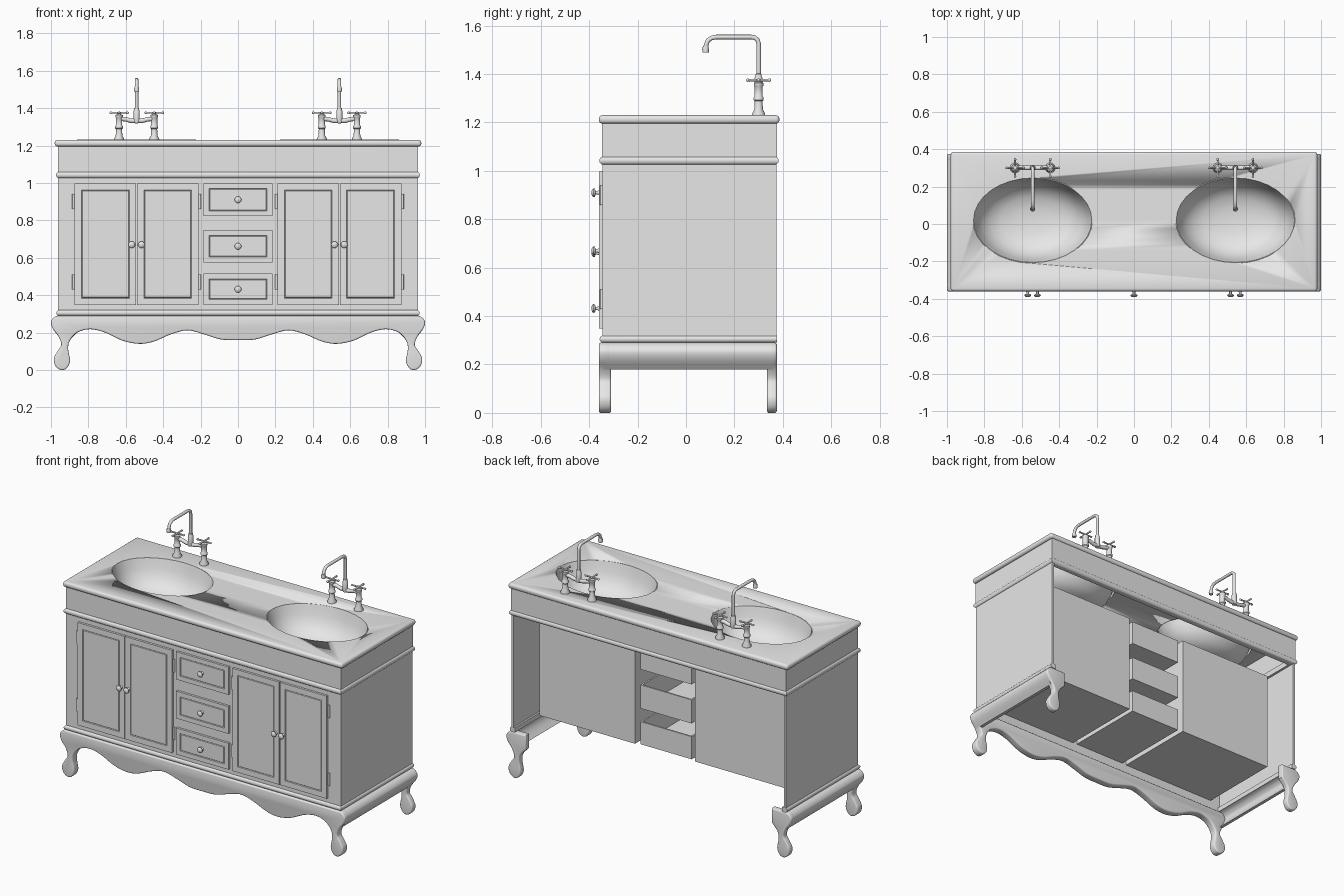
import bpy, bmesh, math
from mathutils import Matrix, Vector

if "Cube" in bpy.data.objects:
    bpy.data.objects.remove(bpy.data.objects["Cube"], do_unlink=True)

grey = bpy.data.materials.new("plain_grey")
grey.use_nodes = True
grey.diffuse_color = (0.8, 0.8, 0.8, 1)
grey.node_tree.nodes["Principled BSDF"].inputs["Base Color"].default_value = (0.8, 0.8, 0.8, 1)


def finish(name, bm):
    bmesh.ops.recalc_face_normals(bm, faces=bm.faces)
    mesh = bpy.data.meshes.new(name)
    bm.to_mesh(mesh)
    bm.free()
    mesh.materials.append(grey)
    ob = bpy.data.objects.new(name, mesh)
    bpy.context.collection.objects.link(ob)
    bpy.ops.object.select_all(action="DESELECT")
    ob.select_set(True)
    bpy.context.view_layer.objects.active = ob
    bpy.ops.object.shade_smooth_by_angle(angle=math.radians(40))
    return ob


def box_bm(x0, x1, y0, y1, z0, z1):
    bm = bmesh.new()
    bmesh.ops.create_cube(bm, size=1)
    for v in bm.verts:
        v.co = ((x0, x1)[v.co.x > 0], (y0, y1)[v.co.y > 0], (z0, z1)[v.co.z > 0])
    return bm


def box(name, *bounds, bevel=0):
    bm = box_bm(*bounds)
    if bevel:
        bmesh.ops.bevel(bm, geom=bm.edges[:], offset=bevel, segments=4, profile=0.5, affect="EDGES")
    return finish(name, bm)


def panel(name, *bounds, border):
    """Board whose front face has a fine rectangular groove."""
    bm = box_bm(*bounds)
    bm.normal_update()
    front = [min(bm.faces, key=lambda f: f.calc_center_median().y)]
    bmesh.ops.inset_region(bm, faces=front, thickness=border)
    bmesh.ops.inset_region(bm, faces=front, thickness=0.004, depth=-0.004)
    bmesh.ops.inset_region(bm, faces=front, thickness=0.004, depth=0.003)
    return finish(name, bm)


def frame(name, x, y0, y1, profile, open_back=False):
    """Sweep a closed profile of (inset, z) around a rectangle."""
    bm = bmesh.new()
    rings = []
    for sx, front in ((-1, 0), (-1, 1), (1, 1), (1, 0)):
        ring = []
        for d, z in profile:
            y = y0 + d if front else (y1 if open_back else y1 - d)
            ring.append(bm.verts.new((sx * (x - d), y, z)))
        rings.append(ring)
    n = len(profile)
    for i in range(3 if open_back else 4):
        a, b = rings[i], rings[(i + 1) % 4]
        for j in range(n):
            bm.faces.new((a[j], a[(j + 1) % n], b[(j + 1) % n], b[j]))
    if open_back:
        bm.faces.new(rings[0])
        bm.faces.new(rings[3])
    return finish(name, bm)


def half_round(z0, z1, depth):
    r, mid = (z1 - z0) / 2, (z0 + z1) / 2
    arc = [(r - r * math.cos(a), mid + r * math.sin(a)) for a in (math.pi * (i / 8 - 0.5) for i in range(9))]
    return arc + [(depth, z1), (depth, z0)]


def lathe_bm(profile, segments, matrix):
    bm = bmesh.new()
    angles = [2 * math.pi * i / segments for i in range(segments)]
    rings = [[bm.verts.new((r * math.cos(a), r * math.sin(a), z)) for a in angles] for r, z in profile]
    for a, b in zip(rings, rings[1:]):
        for j in range(segments):
            k = (j + 1) % segments
            bm.faces.new((a[j], a[k], b[k], b[j]))
    bmesh.ops.remove_doubles(bm, verts=bm.verts, dist=1e-5)
    bmesh.ops.transform(bm, matrix=matrix, verts=bm.verts)
    return bm


def lathe(name, profile, matrix, segments=16):
    return finish(name, lathe_bm(profile, segments, matrix))


def tube(name, points, radius):
    """Round pipe along a path lying in a plane square to x or y."""
    pts = [Vector(p) for p in points]
    bm = bmesh.new()
    rings = []
    for i, p in enumerate(pts):
        t = (pts[min(i + 1, len(pts) - 1)] - pts[max(i - 1, 0)]).normalized()
        side = Vector((1, 0, 0)) if abs(t.x) < 0.1 else Vector((0, 1, 0))
        up = t.cross(side)
        rings.append([bm.verts.new(p + radius * (side * math.cos(a) + up * math.sin(a)))
                      for a in (math.pi * k / 6 for k in range(12))])
    for a, b in zip(rings, rings[1:]):
        for j in range(12):
            k = (j + 1) % 12
            bm.faces.new((a[j], a[k], b[k], b[j]))
    bm.faces.new(rings[0])
    bm.faces.new(rings[-1])
    return finish(name, bm)


def smooth_path(pts, steps=4):
    out = []
    for i in range(len(pts) - 1):
        p = [Vector(pts[min(max(i + k, 0), len(pts) - 1)]) for k in (-1, 0, 1, 2)]
        for s in range(steps):
            t = s / steps
            out.append(0.5 * (2 * p[1] + (p[2] - p[0]) * t + (2 * p[0] - 5 * p[1] + 4 * p[2] - p[3]) * t * t
                              + (3 * p[1] - p[0] - 3 * p[2] + p[3]) * t ** 3))
    return [(v.x, v.y) for v in out] + [pts[-1]]


def cutout(name, outline, y0, y1, bevel=0):
    """Extrude an (x, z) outline along y, with rounded rims."""
    bm = bmesh.new()
    face = bm.faces.new([bm.verts.new((x, y0, z)) for x, z in outline])
    ext = bmesh.ops.extrude_face_region(bm, geom=[face])
    bmesh.ops.translate(bm, vec=(0, y1 - y0, 0), verts=[g for g in ext["geom"] if isinstance(g, bmesh.types.BMVert)])
    if bevel:
        rims = [e for e in bm.edges if abs(e.verts[0].co.y - e.verts[1].co.y) < 1e-6]
        bmesh.ops.bevel(bm, geom=rims, offset=bevel, segments=3, profile=0.5, affect="EDGES")
    return finish(name, bm)


# Base: wavy front apron with scrolled legs, side skirts, rear legs
half = [(0, .16), (.09, .163), (.18, .19), (.27, .212), (.36, .19), (.45, .152), (.53, .14), (.62, .158),
        (.71, .2), (.79, .218), (.86, .2), (.9, .155), (.908, .11), (.898, .05), (.915, .01), (.945, 0),
        (.975, .02), (.985, .06), (.965, .1), (.945, .135), (.96, .18), (.99, .22), (1, .255), (.985, .28), (.965, .29)]
edge = smooth_path(half)
cutout("front_apron_and_legs", edge + [(-x, z) for x, z in reversed(edge[1:])], -.36, -.31, .008)
leg = smooth_path(half[10:]) + [(.86, .29)]
skirt = smooth_path(half[-5:])
skirt += [(x - .02, z) for x, z in reversed(skirt)]
for side, s in (("left", 1), ("right", -1)):
    cutout(side + "_rear_leg", [(s * x, z) for x, z in leg], .335, .375, .008)
    cutout(side + "_skirt", [(s * x, z) for x, z in skirt], -.34, .36)

# Carcass shell, open at the back
frame("lower_moulding", .972, -.357, .375, half_round(.29, .32, .035), open_back=True)
box("front_board", -.963, .963, -.345, -.325, .31, 1.04)
for side, s in (("left", 1), ("right", -1)):
    a, b = sorted((s * .963, s * .948))
    box(side + "_side_board", a, b, -.33, .373, .31, 1.04)
    a, b = sorted((s * .21, s * .88))
    box(side + "_cupboard", a, b, -.326, .21, .35, .985)
frame("upper_moulding", .973, -.358, .383, half_round(1.025, 1.06, .04))
frame("top_apron", .963, -.347, .375, [(0, 1.05), (0, 1.2), (.02, 1.2), (.02, 1.05)])

# Worktop with two oval bowls
top = box("worktop", -.98, .98, -.36, .386, 1.195, 1.23, bevel=.015)
for side, s in (("left", 1), ("right", -1)):
    place = Matrix.Translation((s * .542, .02, 1.23)) @ Matrix.Diagonal((.32, .23, 1, 1))
    cutter = lathe("bowl_cutter", [(0, -.1), (1, -.1), (1, .1), (0, .1)], place, 32)
    cutter.hide_render = True
    mod = top.modifiers.new("hole", "BOOLEAN")
    mod.operation, mod.solver, mod.object = "DIFFERENCE", "EXACT", cutter
    bpy.context.view_layer.objects.active = top
    bpy.ops.object.modifier_apply(modifier=mod.name)
    bpy.data.objects.remove(cutter, do_unlink=True)
    bowl = [(1, 0), (.975, -.02), (.93, -.06), (.85, -.105), (.72, -.145), (.55, -.17), (.3, -.186), (0, -.19)]
    bm = lathe_bm(bowl, 32, place)
    bmesh.ops.recalc_face_normals(bm, faces=bm.faces)
    bmesh.ops.solidify(bm, geom=bm.faces[:], thickness=.004)
    finish(side + "_bowl", bm)

# Doors, hinges, drawers and knobs
knob = [(0, 0), (.011, 0), (.007, .006), (.007, .014), (.017, .018), (.018, .024), (.012, .03), (0, .032)]


def add_knob(name, x, z):
    lathe(name, knob, Matrix.Translation((x, -.359, z)) @ Matrix.Rotation(math.pi / 2, 4, "X"))


for side, s in (("left", 1), ("right", -1)):
    for part, x0, x1, kx, hx in (("outer", .545, .873, .568, .88), ("inner", .212, .539, .516, .205)):
        a, b = sorted((s * x0, s * x1))
        panel(f"{side}_{part}_door", a, b, -.359, -.344, .348, .998, border=.05)
        add_knob(f"{side}_{part}_door_knob", s * kx, .67)
        for z in (.43, .86):
            lathe(f"{side}_{part}_hinge", [(0, 0), (.007, 0), (.007, .08), (0, .08)],
                  Matrix.Translation((s * hx, -.348, z)), 10)
for level, z0, z1 in (("bottom", .348, .515), ("middle", .575, .748), ("top", .822, .998)):
    panel(level + "_drawer_front", -.184, .184, -.359, -.344, z0, z1, border=.04)
    add_knob(level + "_drawer_knob", 0, (z0 + z1) / 2)
    bm = box_bm(-.18, .18, -.326, .2, z0 + .004, z1 - .02)
    bmesh.ops.delete(bm, geom=[max(bm.faces, key=lambda f: f.calc_center_median().z)], context="FACES")
    bmesh.ops.recalc_face_normals(bm, faces=bm.faces)
    bmesh.ops.solidify(bm, geom=bm.faces[:], thickness=.01)
    finish(level + "_drawer_tray", bm)

# Bridge taps with cross handles
pillar = [(0, 0), (.027, 0), (.027, .008), (.018, .025), (.016, .06), (.021, .065), (.021, .075), (.017, .08),
          (.017, .12), (.02, .124), (.02, .135), (.01, .14), (.01, .15), (0, .152)]
collar = [(0, -.018), (.014, -.014), (.016, 0), (.016, .05), (.013, .056), (.013, .066), (0, .068)]
tip = [(0, 0), (.013, 0), (.014, .012), (.011, .025), (0, .025)]
ball = [(.007 * math.sin(math.pi * i / 6), .007 * math.cos(math.pi * i / 6)) for i in range(7)]
for side, s in (("left", 1), ("right", -1)):
    cx, y = s * .542, .3
    for t in (-1, 1):
        px = cx + t * .094
        lathe(side + "_tap_pillar", pillar, Matrix.Translation((px, y, 1.228)))
        for dx, dy in ((.045, 0), (0, .045)):
            tube(side + "_tap_handle", [(px - dx, y - dy, 1.375), (px + dx, y + dy, 1.375)], .005)
            for e in (-1, 1):
                lathe(side + "_handle_ball", ball, Matrix.Translation((px + e * dx, y + e * dy, 1.375)), 10)
    tube(side + "_tap_bridge", [(cx + d, y, z) for d, z in
         ((-.094, 1.343), (-.06, 1.341), (-.03, 1.332), (.03, 1.332), (.06, 1.341), (.094, 1.343))], .012)
    lathe(side + "_spout_collar", collar, Matrix.Translation((cx, y, 1.335)))
    tube(side + "_spout", [(cx, py, pz) for py, pz in
         ((.3, 1.34), (.3, 1.525), (.296, 1.541), (.285, 1.55), (.27, 1.553), (.125, 1.553),
          (.105, 1.549), (.09, 1.538), (.083, 1.52), (.081, 1.5))], .0095)
    lathe(side + "_spout_tip", tip, Matrix.Translation((cx, .081, 1.49)))
